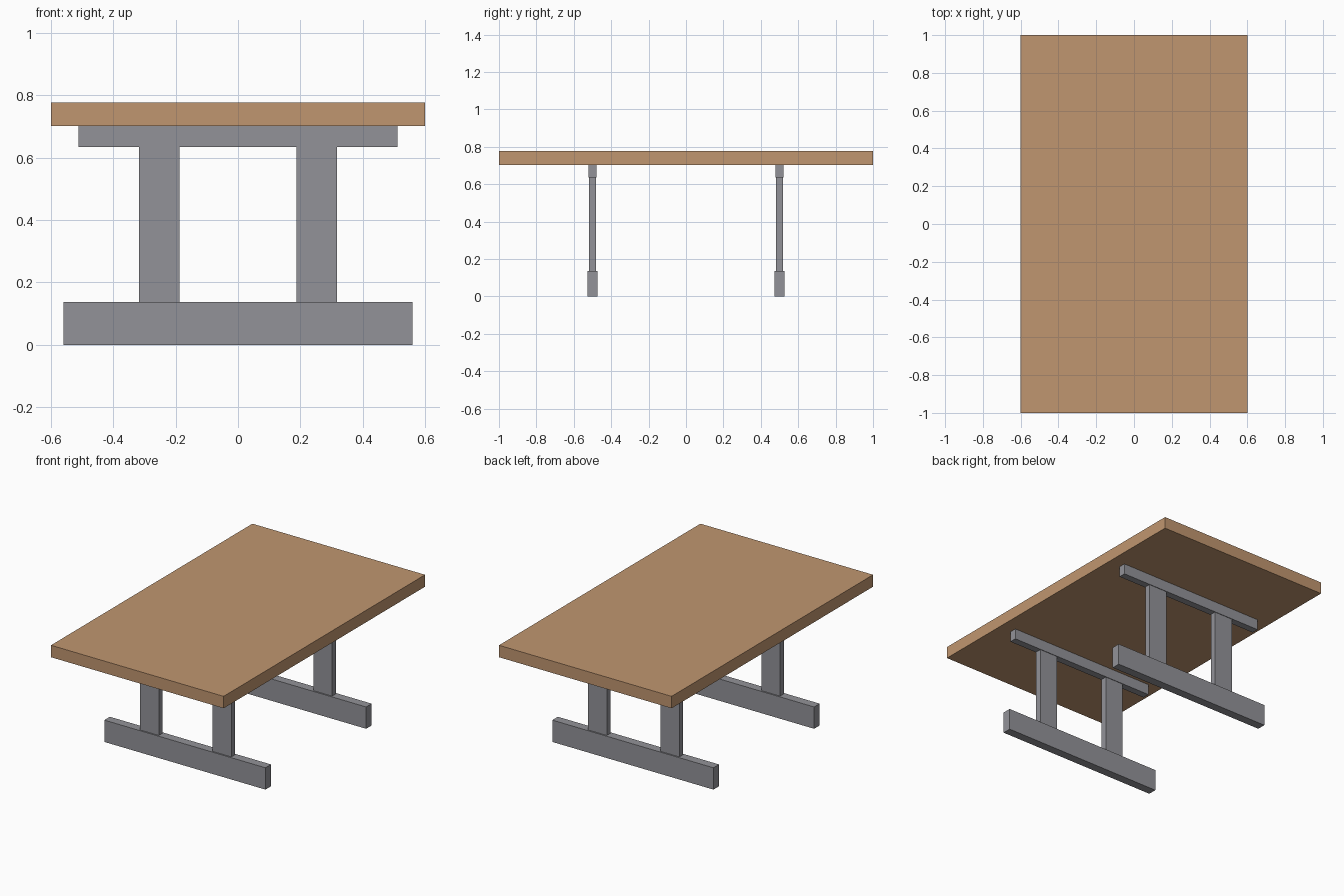
import bpy

if "Cube" in bpy.data.objects:
    bpy.data.objects.remove(bpy.data.objects["Cube"])


def material(name, rgb):
    m = bpy.data.materials.new(name)
    m.diffuse_color = (*rgb, 1.0)
    m.use_nodes = True
    m.node_tree.nodes["Principled BSDF"].inputs["Base Color"].default_value = m.diffuse_color
    return m


wood = material("warm_wood", (0.53, 0.305, 0.16))
grey = material("grey_metal", (0.29, 0.29, 0.315))


def box(name, x, y, z0, width, depth, z1, mat):
    bpy.ops.mesh.primitive_cube_add(size=1, location=(x, y, (z0 + z1) / 2))
    ob = bpy.context.object
    ob.name = name
    ob.scale = (width, depth, z1 - z0)
    bpy.ops.object.transform_apply(location=False, rotation=False, scale=True)
    ob.data.materials.append(mat)
    return ob


# Table top
box("table_top", 0, 0, 0.702, 1.2, 2.0, 0.777, wood)

# Two trestles: foot beam, pair of posts, top rail
for end, y in (("front", -0.5), ("back", 0.5)):
    box(end + "_foot", 0, y, 0.0, 1.12, 0.055, 0.137, grey)
    box(end + "_rail", 0, y, 0.635, 1.024, 0.045, 0.702, grey)
    for side, x in (("left", -0.252), ("right", 0.252)):
        box(f"{end}_{side}_post", x, y, 0.137, 0.13, 0.038, 0.635, grey)
